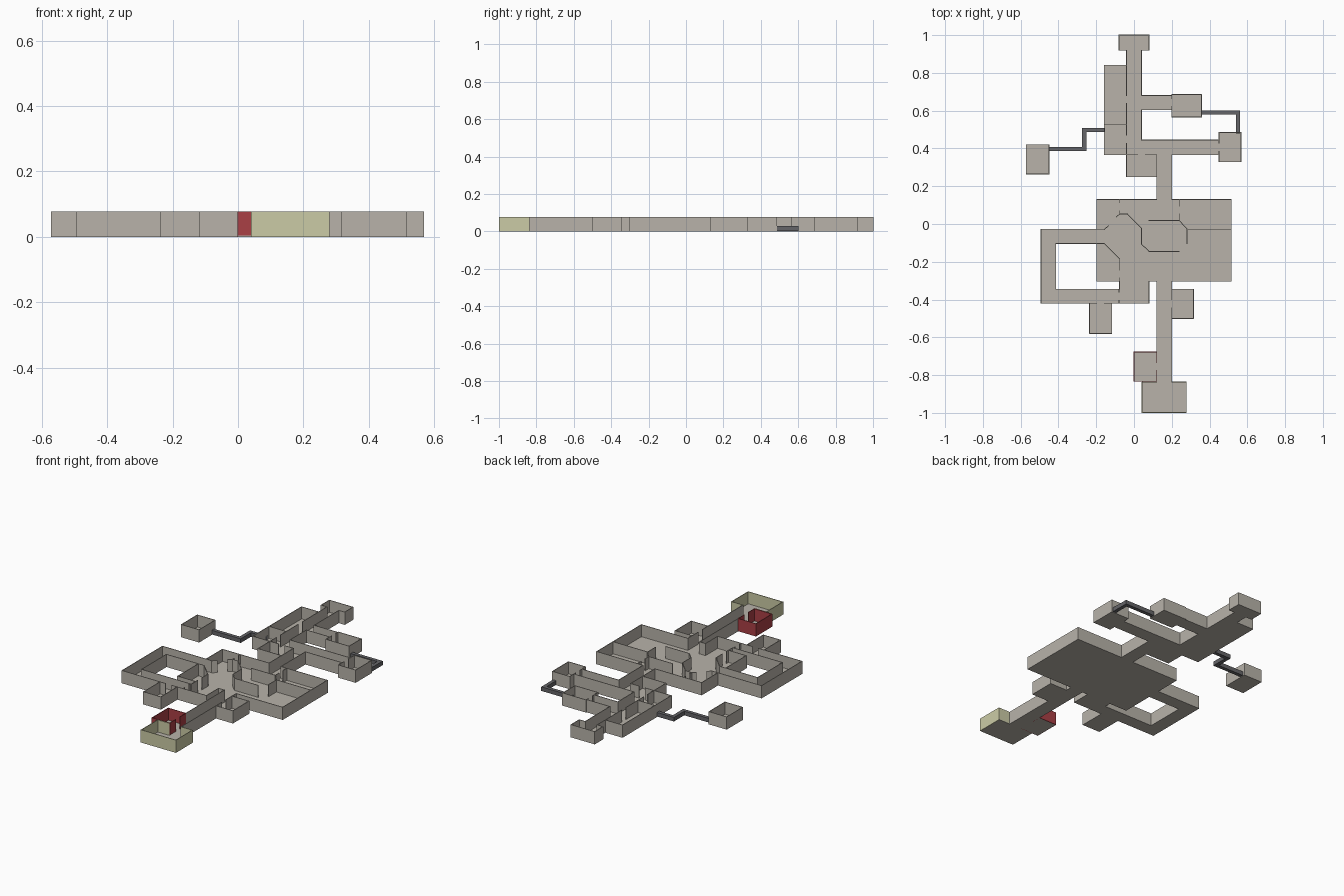
import bpy, bmesh
from mathutils import Vector

if "Cube" in bpy.data.objects:
    bpy.data.objects.remove(bpy.data.objects["Cube"])

T, H, F = 0.004, 0.078, 0.004     # wall thickness, wall top, floor thickness


def material(name, rgb):
    m = bpy.data.materials.new(name)
    m.diffuse_color = (*rgb, 1)
    m.use_nodes = True
    m.node_tree.nodes["Principled BSDF"].inputs["Base Color"].default_value = m.diffuse_color
    return m


STONE = material("stone", (0.48, 0.45, 0.40))
RED = material("red", (0.40, 0.05, 0.06))
YELLOW = material("yellow", (0.60, 0.60, 0.38))
DARK = material("dark", (0.13, 0.13, 0.14))


def finish(name, bm, mat):
    bmesh.ops.recalc_face_normals(bm, faces=bm.faces)
    me = bpy.data.meshes.new(name)
    bm.to_mesh(me)
    bm.free()
    me.materials.append(mat)
    ob = bpy.data.objects.new(name, me)
    bpy.context.collection.objects.link(ob)


def bar(bm, a, b, width, z0, z1):
    """Upright box along the line a-b, square ends overlapping corners."""
    a, b = Vector(a), Vector(b)
    d = (b - a).normalized() * width / 2
    n = Vector((-d.y, d.x))
    a, b = a - d, b + d
    ring = [a + n, a - n, b - n, b + n]
    lo = [bm.verts.new((p.x, p.y, z0)) for p in ring]
    f = bm.faces.new(lo)
    up = bmesh.ops.extrude_face_region(bm, geom=[f])["geom"]
    for v in up:
        if isinstance(v, bmesh.types.BMVert):
            v.co.z = z1


def run(name, *paths, mat=STONE, width=T, z0=0.0, z1=H):
    bm = bmesh.new()
    for p in paths:
        for a, b in zip(p, p[1:]):
            bar(bm, a, b, width, z0, z1)
    finish(name, bm, mat)


def door(a, b, gap=0.042):
    """Two wall stubs either side of a central doorway."""
    a, b = Vector(a), Vector(b)
    m, d = (a + b) / 2, (b - a).normalized() * gap / 2
    return [[a, m - d], [m + d, b]]


def floor(name, x0, y0, x1, y1):
    bm = bmesh.new()
    ym = (y0 + y1) / 2
    e = (y1 - y0) / 2
    bar(bm, (x0 + e, ym), (x1 - e, ym), y1 - y0, 0, F) if x1 - x0 > y1 - y0 + 1e-4 else \
        bar(bm, ((x0 + x1) / 2, y0 + (x1 - x0) / 2 - 1e-4), ((x0 + x1) / 2, y1 - (x1 - x0) / 2 + 1e-4), x1 - x0, 0, F)
    finish(name, bm, STONE)


# Floors
for name, *r in [
    ("north_room_floor", -.08, .92, .08, 1.0), ("north_hall_floor", -.04, .445, .04, .92),
    ("west_rooms_floor", -.157, .367, -.04, .84), ("upper_hall_floor", .04, .605, .2, .68),
    ("upper_room_floor", .2, .567, .357, .685), ("cross_hall_floor", -.04, .367, .45, .445),
    ("east_room_floor", .45, .33, .567, .485), ("closet_floor", -.04, .25, .12, .367),
    ("link_hall_floor", .12, .13, .2, .367), ("main_hall_floor", -.197, -.303, .515, .13),
    ("loop_top_floor", -.493, -.103, -.197, -.028), ("loop_side_floor", -.493, -.345, -.414, -.103),
    ("loop_bottom_floor", -.493, -.42, .08, -.345), ("loop_lobby_floor", -.08, -.345, .08, -.303),
    ("loop_room_floor", -.235, -.58, -.118, -.42), ("south_hall_floor", .12, -.835, .2, -.303),
    ("south_room_floor", .2, -.5, .315, -.345), ("red_room_floor", 0, -.835, .12, -.677),
    ("entry_floor", .042, -.998, .277, -.835), ("remote_room_floor", -.57, .265, -.45, .42),
]:
    floor(name, *r)

# North end: room and long hall
run("north_room_walls", [(-.04, .92), (-.08, .92), (-.08, 1), (.08, 1), (.08, .92), (.04, .92)])
run("north_hall_walls", [(-.04, .92), (-.04, .68)], [(-.04, .638), (-.04, .47)], [(-.04, .428), (-.04, .367)],
    [(.04, .92), (.04, .68), (.2, .68)], [(.2, .605), (.04, .605), (.04, .445), (.45, .445)])
run("west_rooms_walls", [(-.04, .84), (-.157, .84), (-.157, .367), (-.04, .367)], [(-.157, .525), (-.04, .525)])
run("upper_room_walls", [(.2, .68), (.2, .685), (.357, .685), (.357, .567), (.2, .567), (.2, .605)],
    *door((.2, .605), (.2, .68)))
run("cross_hall_walls", [(.2, .13), (.2, .367), (.45, .367)], *door((-.04, .367), (.12, .367)))
run("east_room_walls", [(.45, .445), (.45, .485), (.567, .485), (.567, .33), (.45, .33), (.45, .367)],
    *door((.45, .367), (.45, .445)))
run("closet_walls", [(-.04, .367), (-.04, .25), (.12, .25)], [(.12, .13), (.12, .367)])
run("remote_room_walls", [(-.57, .265), (-.57, .42), (-.45, .42), (-.45, .265), (-.57, .265)])

# Main hall with its angled partitions
run("main_hall_walls", [(.12, .13), (-.197, .13), (-.197, -.028)], [(.2, .13), (.515, .13), (.515, -.303), (.2, -.303)],
    [(-.197, -.103), (-.197, -.303), (-.075, -.303)], [(.08, -.303), (.12, -.303)])
run("curved_partition", [(-.075, .053), (-.035, .053), (.04, -.022), (.04, -.107), (.08, -.145), (.238, -.145)],
    *door((-.075, .13), (-.075, .053)), [(-.075, .053), (-.095, .037)])
run("east_partition", [(.08, .018), (.24, .018), (.28, -.026), (.28, -.103)], [(.28, -.028), (.515, -.028)],
    *door((.24, .13), (.24, .018)))

# Western loop corridor
run("loop_outer_walls", [(-.135, -.01), (-.157, -.028), (-.493, -.028), (-.493, -.42), (-.235, -.42)],
    [(-.118, -.42), (.08, -.42), (.08, -.303)], *door((-.235, -.42), (-.118, -.42)))
run("loop_inner_walls", [(-.075, -.345), (-.414, -.345), (-.414, -.103), (-.157, -.103), (-.075, -.185)],
    *door((-.075, -.185), (-.075, -.345)), *door((-.08, -.345), (-.08, -.42)))
run("loop_room_walls", [(-.235, -.42), (-.235, -.58), (-.118, -.58), (-.118, -.42)])

# Southern hall, side rooms and entry
run("south_hall_walls", [(.12, -.303), (.12, -.677)], [(.2, -.303), (.2, -.345)], [(.2, -.5), (.2, -.835)],
    *door((.2, -.345), (.2, -.5)))
run("south_room_walls", [(.2, -.345), (.315, -.345), (.315, -.5), (.2, -.5)])
run("red_room_walls", [(.12, -.677), (0, -.677), (0, -.833), (.12, -.833)], *door((.12, -.677), (.12, -.833)), mat=RED)
run("entry_walls", [(.12, -.838), (.042, -.838), (.042, -.998), (.277, -.998), (.277, -.838), (.2, -.838)], mat=YELLOW)

# Low crawl ducts
run("west_duct", [(-.44, .397), (-.263, .397), (-.263, .497), (-.165, .497)], mat=DARK, width=.022, z0=.003, z1=.028)
run("east_duct", [(.365, .59), (.551, .59), (.551, .49)], mat=DARK, width=.022, z0=.003, z1=.028)
